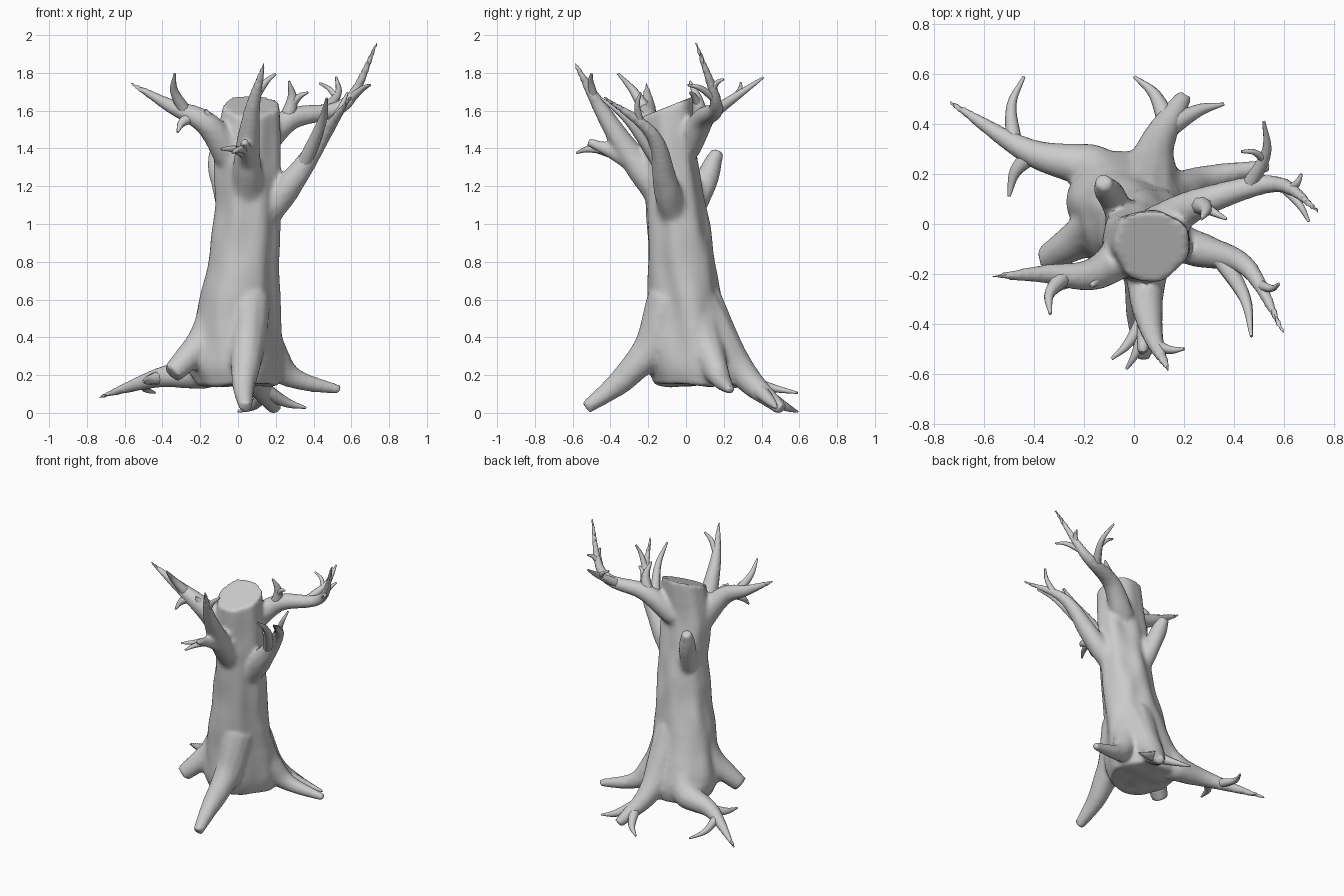
import bpy, bmesh, math
from mathutils import noise, Vector

if "Cube" in bpy.data.objects:
    bpy.data.objects.remove(bpy.data.objects["Cube"])


def spline(pts, u):
    """Smooth curve through pts; u counts segments."""
    i = max(0, min(int(u), len(pts) - 2))
    t = u - i
    b, c = pts[i], pts[i + 1]
    a = pts[i - 1] if i > 0 else b * 2 - c
    d = pts[i + 2] if i + 2 < len(pts) else c * 2 - b
    return 0.5 * (2 * b + (c - a) * t + (2 * a - 5 * b + 4 * c - d) * t * t
                  + (3 * b - a - 3 * c + d) * t ** 3)


def skin(bm, rings):
    """Closed skin over a list of equal rings of points."""
    loops = [[bm.verts.new(p) for p in ring] for ring in rings]
    n = len(loops[0])
    for lo, hi in zip(loops, loops[1:]):
        for i in range(n):
            j = (i + 1) % n
            bm.faces.new((lo[i], lo[j], hi[j], hi[i]))
    bm.faces.new(loops[0][::-1])
    bm.faces.new(loops[-1])


def limb(bm, r0, r1, *points, sides=12):
    """Tapered round limb; the fourth coordinate is the radius."""
    n = len(points) - 1
    pts = [Vector((*p, r0 + (r1 - r0) * i / n)) for i, p in enumerate(points)]
    path = [spline(pts, k / 6) for k in range(6 * n + 1)]
    side = None
    rings = []
    for k, p in enumerate(path):
        d = (path[min(k + 1, len(path) - 1)] - path[max(k - 1, 0)]).xyz.normalized()
        side = d.orthogonal() if side is None else side - d * side.dot(d)
        side.normalize()
        up = d.cross(side)
        rings.append([p.xyz + (side * math.cos(a) + up * math.sin(a)) * p.w
                      for a in (math.tau * i / sides for i in range(sides))])
    skin(bm, rings)
    return pts


def twig(bm, parent, u, *tip):
    """Side shoot that leaves along its parent, then bends to its tip."""
    start = spline(parent, u)
    along = (spline(parent, u + 0.05) - start).xyz.normalized()
    tip = Vector(tip)
    mid = (start.xyz + tip) / 2 + along * (tip - start.xyz).length * 0.13
    return limb(bm, max(0.018, start.w * 0.75), 0.006, start.xyz, mid, tip, sides=8)


def finish(bm, name):
    me = bpy.data.meshes.new(name)
    bm.to_mesh(me)
    bm.free()
    ob = bpy.data.objects.new(name, me)
    bpy.context.collection.objects.link(ob)
    return ob


# Trunk: ridged sections (z, centre x, centre y, radius x, radius y)
rows = [Vector(r) for r in ((.17, -.01, .06, .21, .22), (.3, -.02, .05, .25, .245),
                            (.6, 0, .005, .21, .195), (1, .04, -.04, .18, .165),
                            (1.4, .05, -.08, .175, .14), (1.65, .07, -.085, .15, .145))]
t = bmesh.new()
rings = []
for s in range(21):
    z, cx, cy, rx, ry = spline(rows, s / 4)
    tilt = 0.4 * max(0, (z - 1.2) / 0.45)
    ring = []
    for i in range(40):
        a = math.tau * i / 40
        k = 1 + 0.035 * math.sin(3 * a + 0.6) + 0.025 * math.sin(7 * a + 2.5 * z)
        dy = ry * k * math.sin(a)
        ring.append((cx + rx * k * math.cos(a), cy + dy, z + tilt * dy))
    rings.append(ring)
skin(t, rings)
w = bmesh.new()

# Roots: front, front left, right, then the two forked back roots
limb(t, .12, .035, (.06, -.08, .62), (.05, -.19, .36), (.03, -.36, .18), (.04, -.53, .05))
limb(t, .12, .055, (-.06, 0, .62), (-.19, -.04, .4), (-.35, -.14, .23))
limb(t, .12, .025, (.08, .05, .55), (.18, .12, .34), (.29, .18, .21), (.54, .235, .145))
p = limb(t, .14, .01, (-.04, .1, .42), (-.16, .22, .25), (-.42, .29, .21), (-.74, .49, .105))
twig(w, p, 2.2, -.44, .59, .13)
twig(w, p, 1.95, -.5, .11, .19)
p = limb(t, .14, .034, (.05, .06, .6), (.07, .2, .36), (.1, .34, .19), (.2, .51, .04))
twig(w, p, 2.4, 0, .59, .03)
twig(w, p, 2.2, .36, .48, .05)

# Upper right branch
p = limb(t, .085, .01, (.1, 0, 1.42), (.28, .09, 1.58), (.57, .16, 1.66), (.74, .05, 1.99))
q = twig(w, p, 1.6, .52, .41, 1.8)
twig(w, q, .8, .43, .29, 1.77)
twig(w, p, 2.1, .7, .01, 1.76)
twig(w, p, 2.3, .67, .2, 1.79)
q = twig(w, p, .9, .27, .02, 1.78)
twig(w, q, .7, .37, .02, 1.72)
# Lower right branch
p = limb(t, .095, .01, (.1, -.05, 1.03), (.29, -.11, 1.25), (.46, -.18, 1.5), (.6, -.44, 1.7))
twig(w, p, 1.3, .47, -.45, 1.69)
twig(w, p, 2.3, .58, -.24, 1.72)
# Front rising branch
p = limb(t, .1, .01, (.05, -.1, 1.15), (.05, -.3, 1.4), (.08, -.46, 1.65), (.14, -.59, 1.88))
twig(w, p, 2.2, .2, -.5, 1.82)
# Front short branch
p = limb(t, .06, .022, (.05, -.24, 1.32), (.045, -.38, 1.4), (.035, -.52, 1.46))
twig(w, p, .9, -.09, -.54, 1.42)
twig(w, p, 1.3, -.03, -.58, 1.4)
# Left branch
p = limb(t, .095, .01, (0, -.08, 1.32), (-.16, -.2, 1.55), (-.36, -.2, 1.65), (-.57, -.21, 1.77))
twig(w, p, 1.6, -.335, -.36, 1.82)
twig(w, p, 1.4, -.32, -.28, 1.51)
twig(w, p, .7, -.17, -.25, 1.63)
# Broken stub at the back
limb(t, .075, .035, (-.02, 0, 1.02), (-.1, .12, 1.29), (-.125, .175, 1.41))

# Fuse the trunk with its main roots and branches
trunk = finish(t, "tree_stump")
twigs = finish(w, "twigs")
bpy.context.view_layer.objects.active = trunk
trunk.select_set(True)
fuse = trunk.modifiers.new("fuse", 'REMESH')
fuse.mode = 'VOXEL'
fuse.voxel_size = 0.015
bpy.ops.object.modifier_apply(modifier="fuse")

# Soften the joints and add bark lumps, faded out on thin limbs and the cut top
bm = bmesh.new()
bm.from_mesh(trunk.data)
for _ in range(2):
    bmesh.ops.smooth_vert(bm, verts=bm.verts, factor=0.5,
                          use_axis_x=True, use_axis_y=True, use_axis_z=True)
bm.normal_update()
for v in bm.verts:
    x, y, z = v.co
    fade = max(0, min(1, (0.42 - math.hypot(x, y)) * 4)) * max(0, min(1, (1.55 - z) * 5))
    v.co += v.normal * noise.noise(Vector((x * 9, y * 9, z * 4))) * 0.016 * fade
low = min(v.co.z for v in bm.verts)
bm.to_mesh(trunk.data)
bm.free()

# Stand on the floor
for ob in (trunk, twigs):
    ob.location.z = -low
    ob.select_set(True)
bpy.ops.object.shade_smooth_by_angle(angle=math.radians(45))
